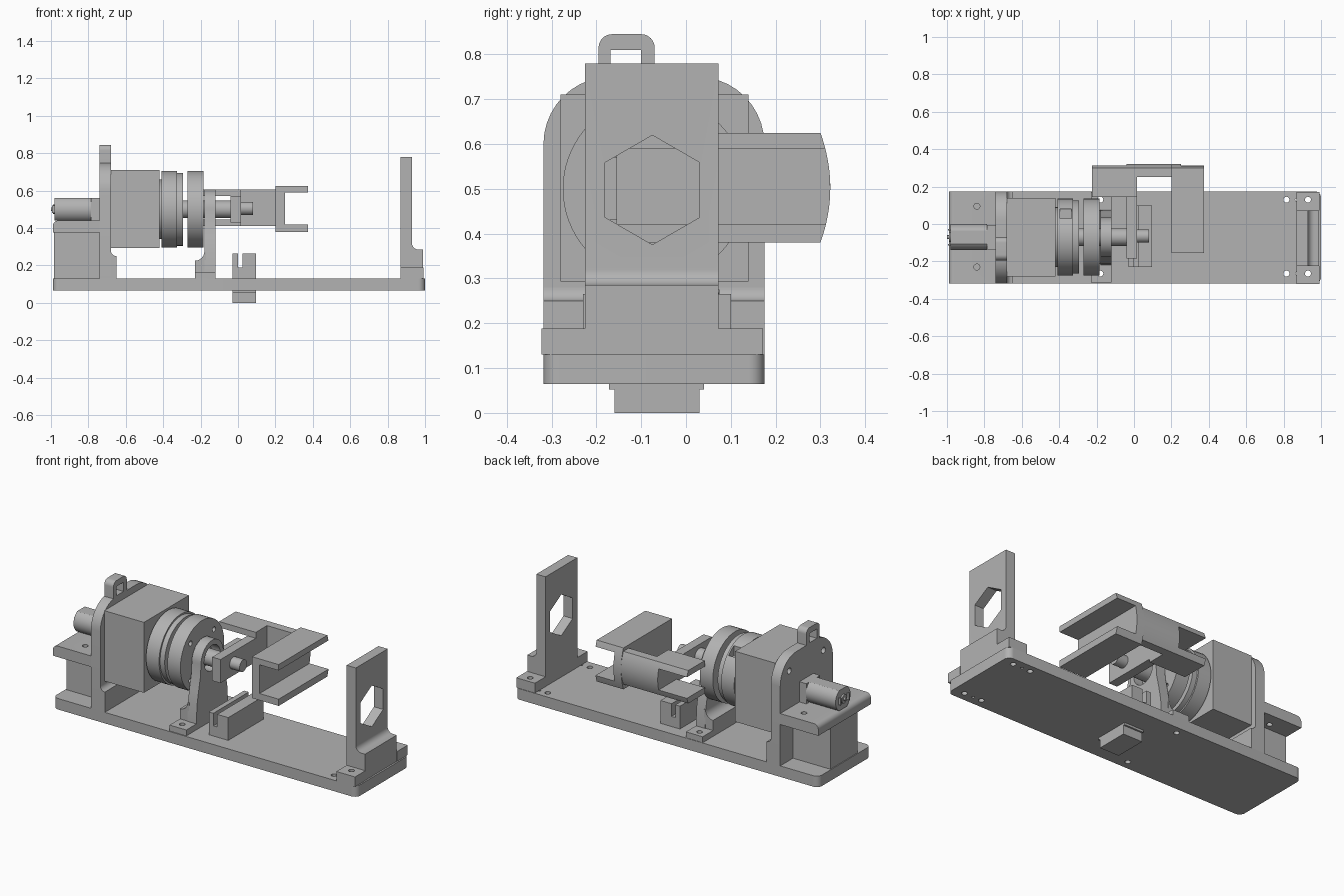
import bpy, bmesh, math
from mathutils import Vector

if "Cube" in bpy.data.objects:
    bpy.data.objects.remove(bpy.data.objects["Cube"], do_unlink=True)

grey = bpy.data.materials.new("plain_grey")
grey.use_nodes = True
COLOUR = (0.45, 0.45, 0.45, 1)
grey.diffuse_color = COLOUR
grey.node_tree.nodes["Principled BSDF"].inputs["Base Color"].default_value = COLOUR

AY, AZ = -0.07, 0.5          # main shaft axis


def prism(name, pts, axis, lo, hi):
    """Extrude a 2D outline along an axis: x takes (y, z), y takes (x, z), z takes (x, y)."""
    def place(p):
        a, b = p
        return Vector({"x": (lo, a, b), "y": (a, lo, b), "z": (a, b, lo)}[axis])
    bm = bmesh.new()
    face = bm.faces.new([bm.verts.new(place(p)) for p in pts])
    grown = bmesh.ops.extrude_face_region(bm, geom=[face])
    step = Vector([(hi - lo) * (axis == k) for k in "xyz"])
    bmesh.ops.translate(bm, vec=step, verts=[v for v in grown["geom"] if isinstance(v, bmesh.types.BMVert)])
    bmesh.ops.recalc_face_normals(bm, faces=bm.faces)
    mesh = bpy.data.meshes.new(name)
    bm.to_mesh(mesh)
    bm.free()
    mesh.materials.append(grey)
    obj = bpy.data.objects.new(name, mesh)
    bpy.context.collection.objects.link(obj)
    return obj


def box(name, x0, x1, y0, y1, z0, z1):
    return prism(name, [(x0, y0), (x1, y0), (x1, y1), (x0, y1)], "z", z0, z1)


def arc(cx, cy, r, start, end, n=10):
    angles = [math.radians(start + (end - start) * i / n) for i in range(n + 1)]
    return [(cx + r * math.cos(a), cy + r * math.sin(a)) for a in angles]


def rod(name, axis, cx, cy, r, lo, hi, n=48):
    return prism(name, arc(cx, cy, r, 0, 360, n)[:-1], axis, lo, hi)


def rounded(x0, x1, y0, y1, r):
    return (arc(x1 - r, y1 - r, r, 0, 90) + arc(x0 + r, y1 - r, r, 90, 180)
            + arc(x0 + r, y0 + r, r, 180, 270) + arc(x1 - r, y0 + r, r, 270, 360))


def combine(obj, others, operation):
    """Join, cut or intersect solids and drop the helpers."""
    for other in others:
        mod = obj.modifiers.new("bool", "BOOLEAN")
        mod.operation, mod.solver, mod.object = operation, "EXACT", other
        bpy.context.view_layer.objects.active = obj
        bpy.ops.object.modifier_apply(modifier=mod.name)
        bpy.data.objects.remove(other, do_unlink=True)
    return obj


def cut(obj, *others):
    return combine(obj, others, "DIFFERENCE")


def join(obj, *others):
    return combine(obj, others, "UNION")


def screw_holes(obj, xs, z0, z1, ys=(-0.265, 0.13), r=0.016):
    return cut(obj, *[rod("hole", "z", x, y, r, z0, z1, 16) for x in xs for y in ys])


# Base plate
base = prism("base_plate", rounded(-0.99, 1.0, -0.318, 0.175, 0.035), "z", 0.065, 0.13)
screw_holes(base, (-0.18, 0.815, 0.93), 0, 0.2)
screw_holes(base, (0.87,), 0, 0.2, r=0.008)

# Motor mount: arched wall with a filleted toe and a carrying loop
wall = [(-0.318, 0.13), (0.175, 0.13)] + arc(0.025, 0.6, 0.15, 0, 90) + arc(-0.168, 0.6, 0.15, 90, 180)
mount = prism("motor_mount_wall", wall, "x", -0.74, -0.68)
cut(mount, *[rod("hole", "x", y, 0.66, 0.018, -0.8, -0.685, 16) for y in (-0.23, 0.09)])
toe = [(-0.7, 0.13), (-0.65, 0.13), (-0.65, 0.25)] + arc(-0.65, 0.28, 0.03, 270, 180) + [(-0.7, 0.28)]
prism("motor_mount_toe", toe, "y", -0.318, 0.175)
loop = prism("carrying_loop", [(-0.195, 0.73), (-0.07, 0.73)] + arc(-0.1, 0.815, 0.03, 0, 90)
             + arc(-0.165, 0.815, 0.03, 90, 180), "x", -0.74, -0.68)
cut(loop, box("window", -0.8, -0.6, -0.168, -0.1, 0.755, 0.81))

# Rear shelf on a central web
shelf = prism("rear_shelf", [(-0.74, 0.375), (-0.74, 0.44)] + arc(-0.96, 0.41, 0.03, 90, 180)
              + [(-0.99, 0.375)], "y", -0.318, 0.175)
screw_holes(shelf, (-0.84,), 0.3, 0.5, ys=(-0.23, 0.095))
box("rear_web", -0.985, -0.74, -0.2, 0.055, 0.13, 0.375)

# Small encoder motor with two flats
encoder = rod("encoder_motor", "x", AY, AZ, 0.07, -0.98, -0.785)
combine(encoder, [box("flats", -1, -0.7, -0.2, 0.1, 0.44, 0.56)], "INTERSECT")
box("encoder_gearbox", -0.785, -0.74, AY - 0.065, AY + 0.065, 0.44, 0.56)
rod("encoder_boss", "x", AY, AZ, 0.025, -0.99, -0.98)
rod("encoder_tip", "x", AY, AZ, 0.01, -1.0, -0.99, 16)
for y in (AY - 0.04, AY + 0.04):
    box("encoder_terminal", -0.995, -0.98, y - 0.004, y + 0.004, 0.48, 0.52)

# Main motor body, shaft and coupling discs
box("main_motor", -0.68, -0.42, -0.28, 0.14, 0.293, 0.71)
rod("shaft", "x", AY, AZ, 0.047, -0.42, -0.02)
ring = rod("coupling_ring", "x", AY, AZ, 0.205, -0.41, -0.325, 72)
cut(ring, box("window", -0.395, -0.335, 0.03, 0.08, 0.62, 0.75))
rod("motor_spacer", "x", AY, AZ, 0.16, -0.42, -0.41)
rod("coupling_step", "x", AY, AZ, 0.195, -0.325, -0.295, 72)
disc = rod("coupling_disc", "x", AY, AZ, 0.205, -0.27, -0.185, 72)
cut(disc, *[rod("hole", "x", *p, 0.015, -0.22, -0.1, 16) for p in arc(AY, AZ, 0.155, 45, 315, 3)])

# Bearing bracket
half = [(0.148, 0.165), (0.143, 0.27), (0.128, 0.35), (0.11, 0.43)]
outline = ([(AY + y, z) for y, z in half] + arc(AY, AZ, 0.105, 0, 180, 24)
           + [(AY - y, z) for y, z in reversed(half)])
bracket = prism("bearing_bracket", outline, "x", -0.18, -0.12)
cut(bracket, rod("bore", "x", AY, AZ, 0.075, -0.3, -0.05))
foot = box("bracket_foot", -0.23, -0.12, -0.312, 0.172, 0.13, 0.165)
screw_holes(foot, (-0.18,), 0.1, 0.2)
heel = [(-0.17, 0.165), (-0.23, 0.165), (-0.23, 0.225)] + arc(-0.23, 0.275, 0.05, 270, 360) + [(-0.17, 0.275)]
prism("bracket_heel", heel, "y", AY - 0.145, AY + 0.145)

# Swing arm: crank bar, rear channel, curved back and front channel
box("crank_bar", -0.04, 0.015, -0.185, 0.27, 0.43, 0.57)
rod("crank_pin", "x", -0.065, 0.505, 0.035, 0.015, 0.08)


def bowed(y0, z0, z1, edge=0.3, bulge=0.022):
    """Cross-section with straight inner side and bowed outer side."""
    mid, h = (z0 + z1) / 2, (z1 - z0) / 2
    curve = [(edge + bulge * (1 - t * t), mid + h * t) for t in [i / 8 - 1 for i in range(17)]]
    return [(y0, z0)] + curve + [(y0, z1)]


prism("arm_back", bowed(0.25, 0.41, 0.605), "x", 0.01, 0.22)
rear = prism("rear_channel", bowed(0.145, 0.41, 0.605), "x", -0.225, 0.015)
cut(rear, box("gap", -0.3, -0.04, 0, 0.4, 0.445, 0.57))
front = prism("front_channel", bowed(-0.155, 0.38, 0.625), "x", 0.2, 0.375)
cut(front, box("gap", 0.25, 0.5, -0.3, 0.5, 0.42, 0.59))

# Slotted stop sensor passing through the base
sensor = box("slot_sensor", -0.03, 0.097, -0.23, 0.1, 0.13, 0.265)
cut(sensor, box("slot", 0, 0.025, -0.4, 0.2, 0.19, 0.4))
box("sensor_plug", -0.03, 0.097, -0.16, 0.03, 0, 0.07)
box("sensor_collar", -0.03, 0.097, -0.172, 0.04, 0.052, 0.07)

# End post with hexagonal hole and stepped foot
side = ([(0.87, 0.13), (0.99, 0.13), (0.99, 0.285), (0.965, 0.285)]
        + arc(0.965, 0.32, 0.035, 270, 180) + [(0.93, 0.78), (0.87, 0.78)])
post = prism("end_post", side, "y", -0.225, 0.072)
hexagon = arc(-0.075, 0.4975, 0.122, 90, 450, 6)[:-1]
cut(post, prism("hex", hexagon, "x", 0.7, 1.1))
for name, y0, y1, hole in (("right_tab", -0.322, -0.225, -0.265), ("left_tab", 0.072, 0.172, 0.13)):
    tab = box("post_" + name, 0.87, 0.992, y0, y1, 0.13, 0.188)
    screw_holes(tab, (0.93,), 0.1, 0.3, ys=(hole,))

# Smooth the round surfaces, keep edges sharp
bpy.ops.object.select_all(action="DESELECT")
for obj in bpy.context.scene.objects:
    if obj.type == "MESH":
        obj.select_set(True)
        bpy.context.view_layer.objects.active = obj
bpy.ops.object.shade_smooth_by_angle(angle=math.radians(25))
